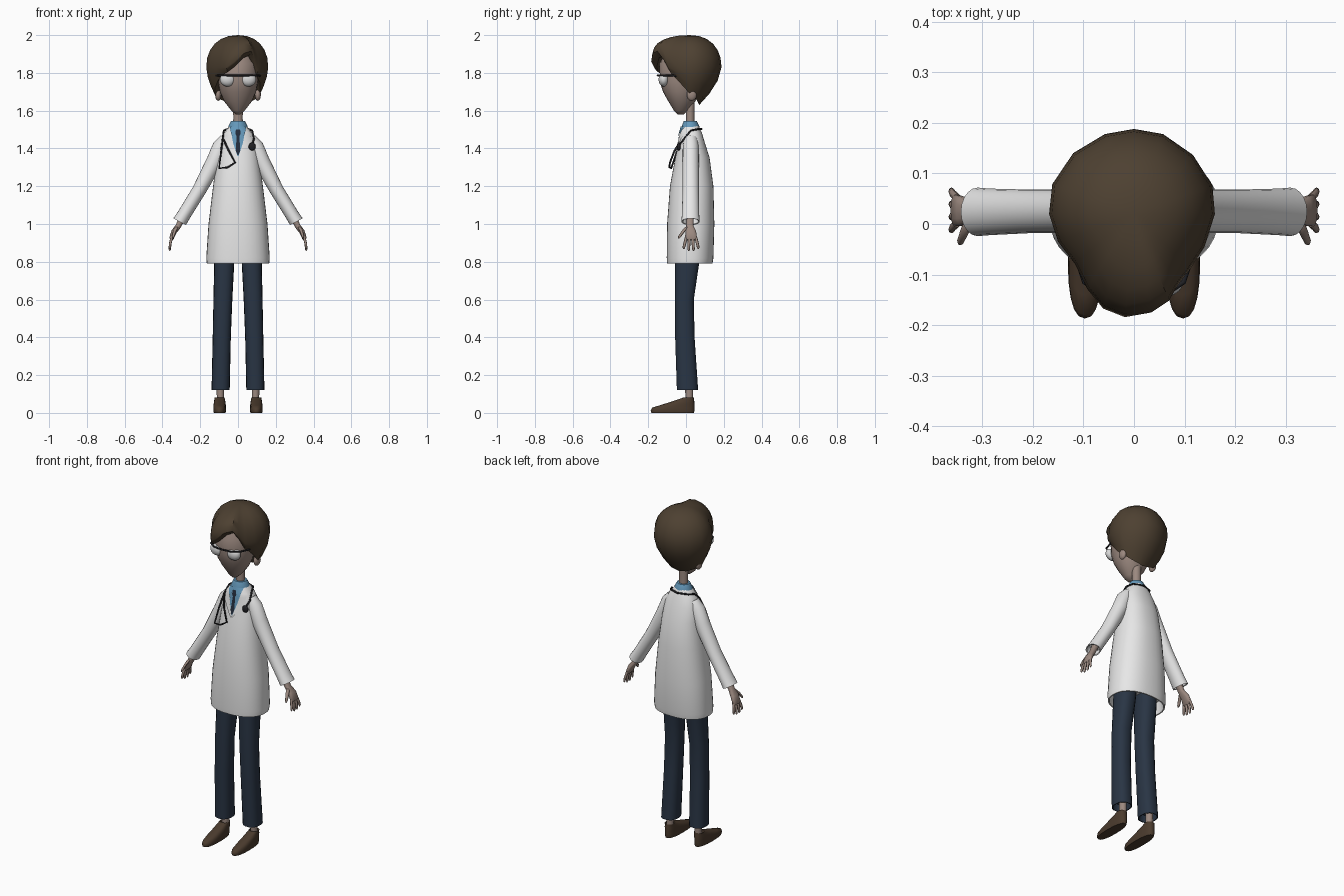
import bpy, bmesh
from math import sin, cos, pi, radians, copysign
from mathutils import Vector

cube = bpy.data.objects.get("Cube")
if cube:
    bpy.data.objects.remove(cube, do_unlink=True)


def material(name, r, g, b):
    m = bpy.data.materials.new(name)
    m.use_nodes = True
    m.diffuse_color = (r, g, b, 1)
    m.node_tree.nodes["Principled BSDF"].inputs["Base Color"].default_value = (r, g, b, 1)
    return m


WHITE = material("coat white", .8, .8, .8)
HAIR = material("hair brown", .075, .052, .031)
SHOE = material("shoe brown", .07, .044, .027)
SKIN = material("skin", .33, .25, .215)
NAVY = material("trouser navy", .022, .035, .058)
BLUE = material("shirt blue", .13, .32, .5)
TIE = material("tie dark blue", .016, .024, .042)
BLACK = material("rubber black", .015, .015, .018)
LENS = material("lens grey", .68, .68, .68)


def finish(name, bm, mat, angle=50):
    bmesh.ops.recalc_face_normals(bm, faces=bm.faces)
    mesh = bpy.data.meshes.new(name)
    bm.to_mesh(mesh)
    bm.free()
    mesh.materials.append(mat)
    ob = bpy.data.objects.new(name, mesh)
    bpy.context.collection.objects.link(ob)
    bpy.ops.object.select_all(action='DESELECT')
    ob.select_set(True)
    bpy.context.view_layer.objects.active = ob
    bpy.ops.object.shade_smooth_by_angle(angle=radians(angle))
    return ob


def skin_rings(bm, rings):
    """Bridge successive closed rings of points and cap both ends."""
    loops = [[bm.verts.new(p) for p in ring] for ring in rings]
    for a, b in zip(loops, loops[1:]):
        for i in range(len(a)):
            j = (i + 1) % len(a)
            bm.faces.new((a[i], a[j], b[j], b[i]))
    bm.faces.new(loops[0])
    bm.faces.new(loops[-1])


def loft(name, rings, mat, n=20, p=2, tilt=0, side=1):
    """Rings are (x, y, z, half width, half depth), tilted about the y axis."""
    t, pts = radians(tilt), []
    for x, y, z, ru, rv in rings:
        ring = []
        for k in range(n):
            c, s = cos(2 * pi * k / n), sin(2 * pi * k / n)
            u = ru * copysign(abs(c) ** (2 / p), c)
            v = rv * copysign(abs(s) ** (2 / p), s)
            ring.append((side * (x + u * cos(t)), y + v, z + u * sin(t)))
        pts.append(ring)
    bm = bmesh.new()
    skin_rings(bm, pts)
    return finish(name, bm, mat)


def stack(rows, x=0):
    """Turn (z, half width, front y, back y) rows into loft rings."""
    return [(x, (f + b) / 2, z, w, (b - f) / 2) for z, w, f, b in rows]


def ball(name, centre, size, mat, n=16):
    bm = bmesh.new()
    bmesh.ops.create_uvsphere(bm, u_segments=n, v_segments=n // 2 + 2, radius=1)
    for v in bm.verts:
        v.co = Vector(centre) + v.co * Vector(size)
    return finish(name, bm, mat)


def tube(name, points, radius, mat):
    cu = bpy.data.curves.new(name, 'CURVE')
    cu.dimensions = '3D'
    cu.bevel_depth = radius
    cu.bevel_resolution = 2
    cu.use_fill_caps = True
    sp = cu.splines.new('POLY')
    sp.points.add(len(points) - 1)
    for q, co in zip(sp.points, points):
        q.co = (*co, 1)
    cu.materials.append(mat)
    ob = bpy.data.objects.new(name, cu)
    bpy.context.collection.objects.link(ob)


# Coat body with a recessed underside
COAT = [(.79, .165, -.1, .14), (.82, .168, -.102, .145), (1, .156, -.1, .15),
        (1.2, .132, -.085, .145), (1.35, .112, -.057, .125), (1.43, .1, -.038, .1),
        (1.48, .078, -.03, .085), (1.52, .045, -.018, .068)]
P = 2.3
loft("coat_body", stack([(.86, .15, -.085, .125), (.79, .158, -.093, .133)] + COAT), WHITE, 36, P)


def on_coat(x, z, lift=.004):
    """Point on the front of the coat."""
    for a, b in zip(COAT, COAT[1:]):
        if a[0] <= z <= b[0]:
            t = (z - a[0]) / (b[0] - a[0])
            w, f, k = (a[i] + (b[i] - a[i]) * t for i in (1, 2, 3))
            q = min(abs(x) / w, 1)
            return (x, (f + k) / 2 - (k - f) / 2 * (1 - q ** P) ** (1 / P) - lift, z)


def plate(name, rows, lift, mat, side=1):
    """Thin draped strip; rows are (z, x from, x to)."""
    bm, grid = bmesh.new(), []
    for a, b in zip(rows, rows[1:]):
        for s in range(5):
            z, l, r = (a[i] + (b[i] - a[i]) * s / 4 for i in range(3))
            grid.append([bm.verts.new(on_coat(side * (l + (r - l) * c / 6), z, lift)) for c in range(7)])
    for a, b in zip(grid, grid[1:]):
        for i in range(6):
            bm.faces.new((a[i], a[i + 1], b[i + 1], b[i]))
    bmesh.ops.remove_doubles(bm, verts=bm.verts, dist=1e-5)
    return finish(name, bm, mat)


# Shirt, tie and lapels
plate("shirt_front", [(1.36, -.003, .003), (1.43, -.026, .026), (1.515, -.042, .042)], .003, BLUE)
plate("tie", [(1.365, -.003, .003), (1.39, -.012, .012), (1.465, -.007, .007), (1.475, -.013, .013),
              (1.5, -.014, .014)], .006, TIE)
for side, word in ((1, "left"), (-1, "right")):
    plate(word + "_lapel", [(1.35, 0, .006), (1.43, .026, .062), (1.48, .038, .07), (1.51, .045, .05)],
          .007, WHITE, side)
    plate(word + "_collar_point", [(1.455, .022, .026), (1.49, .013, .04), (1.515, .008, .043)],
          .009, BLUE, side)
loft("shirt_collar", stack([(1.49, .055, -.026, .073), (1.52, .05, -.022, .07), (1.545, .037, -.012, .057)]), BLUE)

# Neck, head and ears
loft("neck", stack([(1.48, .027, -.002, .047), (1.56, .025, -.001, .045), (1.68, .026, -.002, .046)]), SKIN, 14)
loft("head", stack([(1.58, .012, -.045, -.012), (1.6, .035, -.064, .01), (1.65, .074, -.094, .05),
                    (1.7, .096, -.122, .075), (1.75, .106, -.138, .1), (1.85, .115, -.14, .12),
                    (1.95, .07, -.08, .09)]), SKIN, 24)

# Hair cap: azimuth from the front, widest radius, rim radius, rim height
RIM = [(-160, .168, .055, 1.635), (-135, .17, .07, 1.64), (-110, .172, .1, 1.66), (-90, .168, .12, 1.68),
       (-70, .16, .13, 1.72), (-50, .153, .138, 1.76), (-32, .175, .162, 1.785), (-18, .197, .178, 1.805),
       (-5, .205, .175, 1.835), (10, .198, .165, 1.88), (22, .185, .15, 1.89), (32, .165, .142, 1.85),
       (45, .156, .135, 1.79), (65, .154, .128, 1.75), (90, .16, .118, 1.69), (110, .165, .098, 1.66),
       (135, .165, .07, 1.64), (160, .168, .055, 1.635), (180, .168, .05, 1.63)]
hair_rings = []


def hair_ring(rule):
    ring = []
    for ang, wide, rim, low in RIM:
        r, z = rule(wide, rim, low, max(1.83, low + .025))
        a = radians(ang)
        ring.append((r * sin(a), .02 - r * cos(a), z))
    hair_rings.append(ring)


for step in range(1, 7):
    f = step / 6 * pi / 2
    hair_ring(lambda w, r, l, e: (w * sin(f) ** .9, e + (2 - e) * max(cos(f), 0) ** .9))
for s in (.35, .7, 1):
    hair_ring(lambda w, r, l, e: (w + (r - w) * s ** 1.7, e + (l - e) * s))
hair_ring(lambda w, r, l, e: (r * .8, l + .02))
hair_ring(lambda w, r, l, e: (.01, 1.78))
hair_bm = bmesh.new()
skin_rings(hair_bm, [[(0, .02, 2)] * 1 * len(RIM)] + hair_rings)
bmesh.ops.remove_doubles(hair_bm, verts=hair_bm.verts, dist=1e-4)
finish("hair", hair_bm, HAIR, 40)

# Glasses
tube("glasses_frame", [(-.108, .03, 1.765), (-.116, -.06, 1.785), (-.098, -.115, 1.787), (-.055, -.144, 1.787),
                       (0, -.15, 1.787), (.055, -.144, 1.787), (.098, -.115, 1.787), (.116, -.06, 1.785),
                       (.108, .03, 1.765)], .005, BLACK)

for side, word in ((1, "left"), (-1, "right")):
    ball(word + "_ear", (side * .105, .03, 1.685), (.016, .026, .033), SKIN)
    # Lens: a flattened ball with a straight top edge
    lens = ball(word + "_lens", (side * .055, -.118, 1.765), (.041, .027, .037), LENS, 20)
    for v in lens.data.vertices:
        v.co.z = min(v.co.z, 1.787)

    # Sleeve with a hollow cuff
    loft(word + "_sleeve", [(.065, .025, 1.455, .03, .035), (.09, .025, 1.41, .045, .042),
                            (.125, .025, 1.33, .044, .043), (.205, .025, 1.18, .037, .043),
                            (.285, .024, 1.05, .036, .046), (.309, .024, 1.012, .038, .048),
                            (.307, .024, 1.014, .032, .042), (.29, .024, 1.045, .03, .04)],
         WHITE, 20, tilt=28, side=side)

    # Hand
    loft(word + "_palm", [(.292, .02, 1.04, .017, .02), (.315, .02, .99, .015, .019), (.338, .025, .96, .015, .029),
                          (.352, .027, .925, .012, .032), (.355, .027, .915, .006, .026)],
         SKIN, 14, 2.5, 25, side)
    for i, name in enumerate(("index", "middle", "ring", "little")):
        y, spread, tip = .002 + .0165 * i, (i - 1.5) * .006, .868 if i in (0, 3) else .858
        loft(f"{word}_{name}_finger", [(.35, y, .93, .008, .008), (.359, y + spread, .895, .007, .008),
                                       (.361, y + spread * 1.5, tip + .007, .006, .007),
                                       (.361, y + spread * 1.5, tip, .002, .003)], SKIN, 8, side=side)
    loft(word + "_thumb", [(.325, .008, .985, .01, .012), (.335, -.014, .962, .009, .01),
                           (.343, -.033, .935, .007, .009), (.345, -.038, .924, .003, .004)], SKIN, 8, side=side)

    # Trouser leg, ankle and shoe
    loft(word + "_trouser_leg", [(.092, .008, .16, .038, .046), (.092, .008, .12, .043, .052),
                                 (.092, .008, .12, .048, .057), (.086, -.006, .4, .048, .052),
                                 (.08, -.009, .6, .05, .051), (.073, .006, .79, .053, .064),
                                 (.068, .015, .92, .054, .07)], NAVY, 18, 2.4, side=side)
    loft(word + "_ankle", stack([(.06, .019, -.003, .037), (.2, .021, -.006, .04)], .093), SKIN, 12, side=side)
    loft(word + "_shoe", stack([(0, .031, -.183, .042), (.012, .034, -.187, .045), (.027, .033, -.18, .045),
                                (.04, .033, -.14, .045), (.06, .03, -.075, .044), (.082, .026, -.012, .041),
                                (.07, .02, -.004, .035)], .097), SHOE, 20, 2.4, side=side)

# Stethoscope
yoke = [(.075, .025, 1.495), (.058, .062, 1.502), (0, .082, 1.503), (-.058, .062, 1.502), (-.075, .025, 1.495)]
tube("stethoscope_tube", [on_coat(.075, 1.42, .014), on_coat(.085, 1.45, .012)] + yoke
     + [on_coat(-.08, 1.46, .012), (-.09, -.05, 1.38), (-.1, -.078, 1.295), (-.055, -.088, 1.3),
        (-.015, -.085, 1.325), (-.05, -.06, 1.39), on_coat(-.078, 1.45, .012)], .005, BLACK)
ball("stethoscope_chest_piece", on_coat(.075, 1.41, .014), (.019, .01, .021), BLACK)
